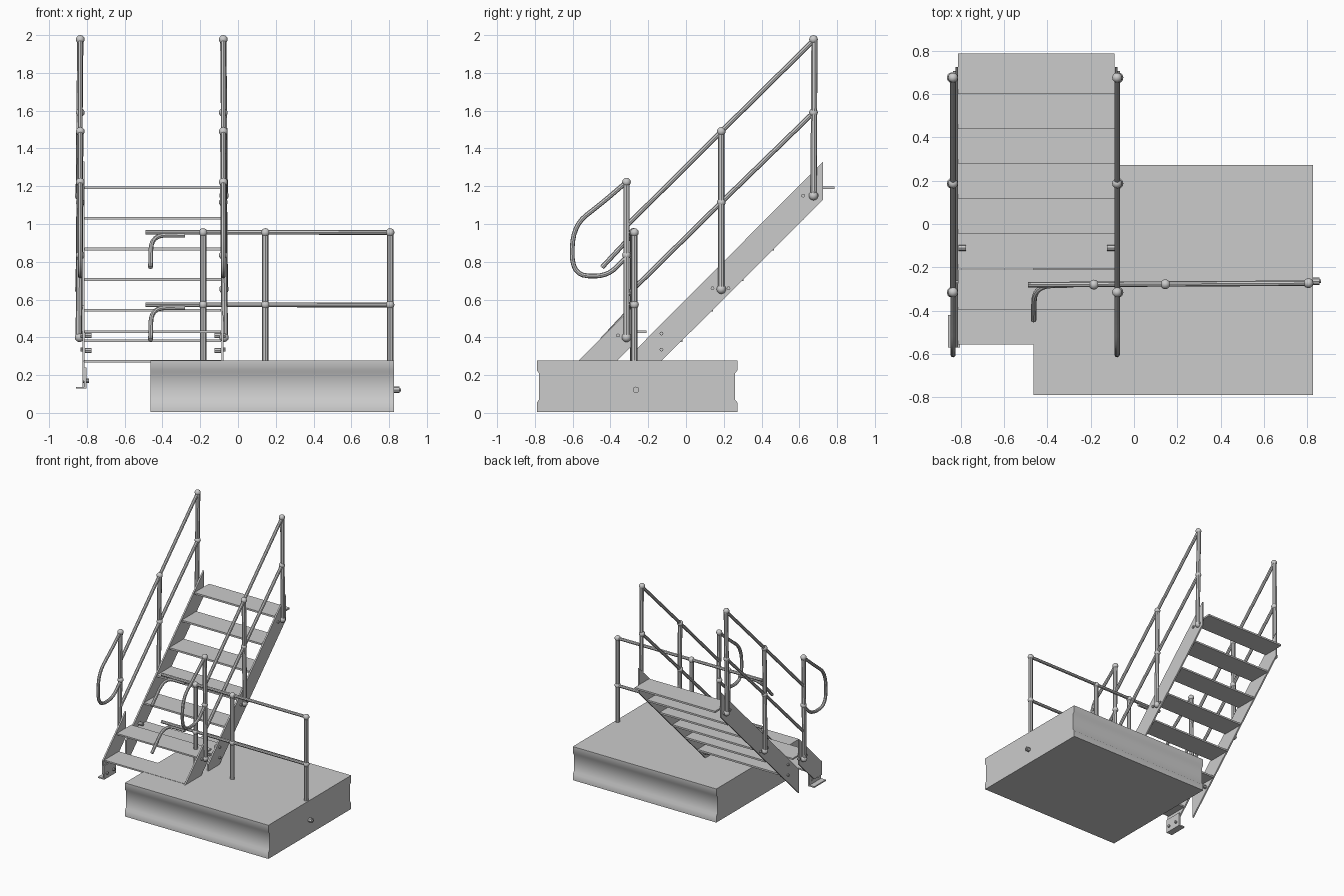
import bpy, bmesh, math
from mathutils import Matrix, Vector

if "Cube" in bpy.data.objects:
    bpy.data.objects.remove(bpy.data.objects["Cube"])


def finish(name, bm):
    bmesh.ops.recalc_face_normals(bm, faces=bm.faces)
    me = bpy.data.meshes.new(name)
    bm.to_mesh(me)
    bm.free()
    ob = bpy.data.objects.new(name, me)
    bpy.context.collection.objects.link(ob)
    smooth(ob)
    return ob


def smooth(ob):
    bpy.ops.object.select_all(action='DESELECT')
    ob.select_set(True)
    bpy.context.view_layer.objects.active = ob
    if ob.type == 'CURVE':
        bpy.ops.object.convert(target='MESH')
    bpy.ops.object.shade_smooth_by_angle(angle=math.radians(40))


def prism(name, profile, x0, x1):
    """Extrude a (y, z) outline along x."""
    bm = bmesh.new()
    f = bm.faces.new([bm.verts.new((x0, y, z)) for y, z in profile])
    ext = bmesh.ops.extrude_face_region(bm, geom=[f])['geom']
    bmesh.ops.translate(bm, vec=(x1 - x0, 0, 0),
                        verts=[v for v in ext if isinstance(v, bmesh.types.BMVert)])
    return finish(name, bm)


def box(name, x0, x1, y0, y1, z0, z1):
    return prism(name, [(y0, z0), (y1, z0), (y1, z1), (y0, z1)], x0, x1)


def tubes(name, paths, r):
    cu = bpy.data.curves.new(name, 'CURVE')
    cu.dimensions = '3D'
    cu.bevel_depth = r
    cu.bevel_resolution = 2
    cu.use_fill_caps = True
    for pts in paths:
        s = cu.splines.new('POLY')
        s.points.add(len(pts) - 1)
        for p, c in zip(s.points, pts):
            p.co = (*c, 1)
    ob = bpy.data.objects.new(name, cu)
    bpy.context.collection.objects.link(ob)
    smooth(ob)


def balls(name, centres, r=0.023):
    bm = bmesh.new()
    for c in centres:
        bmesh.ops.create_uvsphere(bm, u_segments=12, v_segments=8, radius=r,
                                  matrix=Matrix.Translation(c))
    finish(name, bm)


def bolts(name, centres, r=0.012, length=0.03):
    bm = bmesh.new()
    for c in centres:
        bmesh.ops.create_cone(bm, cap_ends=True, segments=8, radius1=r, radius2=r, depth=length,
                              matrix=Matrix.Translation(c) @ Matrix.Rotation(math.pi / 2, 4, 'Y'))
    finish(name, bm)


def bend(pts, steps=6):
    """Round the inner corners of a path with quadratic arcs."""
    P = [Vector(p) for p in pts]
    out = [P[0]]
    for a, b, c in zip(P, P[1:], P[2:]):
        s, e = b + (a - b) * 0.45, b + (c - b) * 0.45
        for i in range(steps + 1):
            t = i / steps
            out.append(s * (1 - t) ** 2 + b * 2 * t * (1 - t) + e * t * t)
    return out + [P[-1]]


# Platform with channel-shaped front and back
prism("platform", [(-.79, .005), (.272, .005), (.272, .055), (.26, .07), (.26, .21), (.272, .225),
                   (.272, .278), (-.79, .278), (-.79, .225), (-.778, .21), (-.778, .07),
                   (-.79, .055)], -.463, .826)
bolts("platform_side_bolt", [(.84, -.265, .122)], .017, .03)
bolts("platform_side_pin", [(.845, -.265, .122)], .008, .034)

# Treads: two on the lower flight, six on the upper flight
for i, (y, z) in enumerate([(-.555, .28), (-.395, .435)]):
    box(f"lower_tread_{i + 1}", -.812, -.09, y, y + .185, z - .012, z)
for i in range(6):
    y, z = -.205 + .161 * i, .387 + .162 * i
    box(f"upper_tread_{i + 1}", -.812, -.09, y, y + .187, z - .012, z + .002)

# Both sides: stringers, posts, rails, hoops and fittings
for side, xs, xp, d in (("left", -.818, -.835, -1), ("right", -.082, -.078, 1)):
    xa, xb = xs - .006, xs + .006
    prism(f"{side}_upper_stringer",
          [(-.27, .135), (.725, 1.128), (.725, 1.33), (-.27, .33)], xa, xb)
    prism(f"{side}_lower_stringer",
          [(-.57, .17), (-.47, .17), (-.275, .365), (-.275, .57), (-.57, .275)], xa, xb)
    # posts as (y, base, middle, top)
    posts = [(.675, 1.15, 1.59, 1.977), (.187, .655, 1.115, 1.49), (-.315, .4, .835, 1.222)]
    tubes(f"{side}_stair_posts",
          [[(xp + d * .008, y, a), (xp, y + (.005 if y > .5 else 0), c)] for y, a, b, c in posts], .017)
    balls(f"{side}_post_balls", [(xp, y, z) for y, a, b, c in posts for z in (b, c)])
    balls(f"{side}_post_feet", [(xp + d * .004, y, a) for y, a, b, c in posts], .025)
    tubes(f"{side}_stair_rails", [[(xp, .68, 1.977), (xp, .187, 1.49), (xp, -.315, .99)],
                                  [(xp, .675, 1.59), (xp, .187, 1.115), (xp, -.315, .62)]], .013)
    tubes(f"{side}_hoop", [bend([(xp, -.315, 1.222), (xp, -.44, 1.115), (xp, -.60, .99),
                                 (xp, -.605, .73), (xp, -.42, .72), (xp, -.315, .825)])], .0125)
    spots = [(-.13, .42), (-.13, .335), (.62, 1.15), (.695, 1.15),
             (.14, .66), (.225, .66), (-.36, .41), (-.27, .41)]
    bolts(f"{side}_stringer_bolts", [(xs + d * .006, y, z) for y, z in spots], .01, .022)
    # inner joining pins
    bolts(f"{side}_joining_pins", [(xs - d * .025, -.11, z) for z in (.33, .41)], .014, .035)

# Foot bracket under the left lower stringer
box("foot_bracket_upright", -.815, -.803, -.57, -.42, .13, .24)
box("foot_bracket_base", -.858, -.803, -.57, -.42, .128, .138)
bolts("foot_bracket_bolts", [(-.805, y, .17) for y in (-.535, -.455)], .011, .03)

# Platform guard rail
xs = [(-.185, -.28), (.145, -.278), (.805, -.273)]
tubes("guard_posts", [[(x, y, .27), (x, y, .955)] for x, y in xs], .017)
balls("guard_balls", [(x, y, z) for x, y in xs for z in (.955, .573)])
tubes("guard_rails", [[(-.49, -.28, z), (.81, -.273, z - .002)] for z in (.957, .573)], .0125)
tubes("guard_rail_ends", [bend([(-.28, -.281, z - .012), (-.46, -.285, z - .01),
                                (-.463, -.445, z - .182)]) for z in (.952, .568)], .0125)
